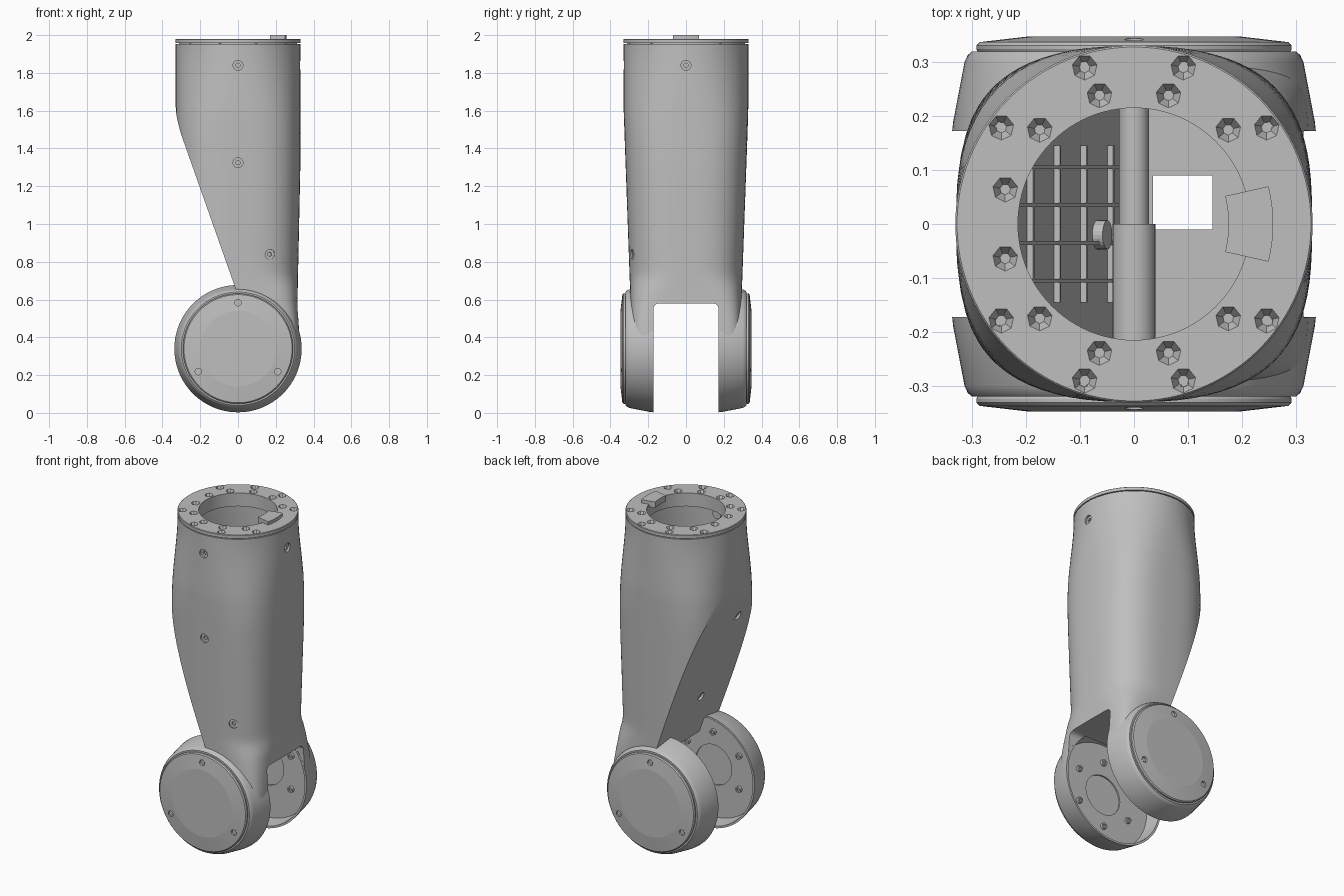
import bpy, bmesh, math
from math import pi, sin, cos
from mathutils import Matrix, Vector

cube = bpy.data.objects.get("Cube")
if cube:
    bpy.data.objects.remove(cube, do_unlink=True)

metal = bpy.data.materials.new("satin_grey")
metal.use_nodes = True
grey = (0.52, 0.52, 0.52, 1)
metal.diffuse_color = grey
metal.node_tree.nodes["Principled BSDF"].inputs["Base Color"].default_value = grey


def finish(name, bm):
    bmesh.ops.remove_doubles(bm, verts=bm.verts, dist=0.0001)
    bmesh.ops.recalc_face_normals(bm, faces=bm.faces)
    mesh = bpy.data.meshes.new(name)
    bm.to_mesh(mesh)
    bm.free()
    mesh.materials.append(metal)
    ob = bpy.data.objects.new(name, mesh)
    bpy.context.collection.objects.link(ob)
    return ob


def loft(name, rings, wrap=False):
    bm = bmesh.new()
    loops = [[bm.verts.new(p) for p in ring] for ring in rings]
    pairs = list(zip(loops, loops[1:]))
    if wrap:
        pairs.append((loops[-1], loops[0]))
    else:
        bm.faces.new(loops[0])
        bm.faces.new(loops[-1])
    for lo, hi in pairs:
        for i in range(len(lo)):
            bm.faces.new((lo[i - 1], lo[i], hi[i], hi[i - 1]))
    return finish(name, bm)


def rod(name, start, end, r, r2=None, sides=24):
    start, end = Vector(start), Vector(end)
    axis = end - start
    turn = axis.to_track_quat('Z', 'Y').to_matrix().to_4x4()
    bm = bmesh.new()
    bmesh.ops.create_cone(bm, cap_ends=True, segments=sides, radius1=r,
                          radius2=r if r2 is None else r2, depth=axis.length,
                          matrix=Matrix.Translation((start + end) / 2) @ turn)
    return finish(name, bm)


def box(name, loc, size, tilt=0.0, round_x=0.0):
    bm = bmesh.new()
    bmesh.ops.create_cube(bm, size=1, matrix=Matrix.Diagonal((*size, 1)))
    if round_x:
        edges = [e for e in bm.edges if abs(e.verts[0].co.x - e.verts[1].co.x) > 0.1]
        bmesh.ops.bevel(bm, geom=edges, offset=round_x, segments=6, profile=0.5, affect='EDGES')
    bm.transform(Matrix.Translation(loc) @ Matrix.Rotation(tilt, 4, 'Y'))
    return finish(name, bm)


def activate(ob):
    bpy.ops.object.select_all(action='DESELECT')
    ob.select_set(True)
    bpy.context.view_layer.objects.active = ob


def cut(ob, cutters):
    for tool in cutters:
        mod = ob.modifiers.new("cut", 'BOOLEAN')
        mod.operation, mod.solver, mod.object = 'DIFFERENCE', 'EXACT', tool
        activate(ob)
        bpy.ops.object.modifier_apply(modifier=mod.name)
        bpy.data.objects.remove(tool, do_unlink=True)


def smooth(ob, angle=30):
    activate(ob)
    bpy.ops.object.shade_smooth_by_angle(angle=math.radians(angle))


def blend(z, z0, z1, v0, v1):
    t = min(1, max(0, (z - z0) / (z1 - z0)))
    return v0 + (v1 - v0) * t


LEAN = 0.353
WALL = 0.02


def slope_x(z):
    # straight inclined back that eases into the upright wall
    x = -0.01 - (min(z, 1.45) - 0.65) * LEAN
    over = min(max(z - 1.45, 0), 0.25)
    return x - LEAN * (over - over * over / 0.5)


def section(z, inset=0.0):
    # round at the top, rounded square below, squarer where it meets the joint
    a = blend(z, 0.6, 1.3, 0.315, 0.33) + blend(z, 0.42, 0.6, 0.01, 0) - inset
    b = blend(z, 0.65, 1.6, 0.296, 0.33) - inset
    t = blend(z, 1.4, 1.95, 0, 1)
    n = 2.9 - 0.9 * t * t * (3 - 2 * t) + blend(z, 0.42, 0.72, 5, 0)
    c = max(-a, min(a, slope_x(z) + inset * 1.06))
    end = math.acos(math.copysign((abs(c) / a) ** (n / 2), c))
    pts = []
    for i in range(73):
        u = end * (i / 36 - 1)
        x = a * math.copysign(abs(cos(u)) ** (2 / n), cos(u))
        y = b * math.copysign(abs(sin(u)) ** (2 / n), sin(u))
        pts.append((x, y, z))
    y = pts[-1][1]
    return pts + [(c, y * (1 - i / 4), z) for i in range(1, 8)]


def levels(lo, hi, count=44):
    return [lo + (hi - lo) * i / count for i in range(count + 1)]


# hollow body with the fork opening, joint cavities and floor window
HUB = 0.34
body = loft("link_body", [section(z) for z in levels(HUB, 1.954)])
cutters = [loft("cavity", [section(z, WALL) for z in levels(0.69, 1.99)]),
           box("fork_gap", (0, 0, 0.28), (1, 0.346, 0.6), round_x=0.03),
           box("floor_window", (0.09, 0.04, 0.65), (0.11, 0.1, 0.3))]
for s in (-1, 1):
    cutters.append(rod("joint_cavity", (0, s * 0.15, HUB), (0, s * 0.28, HUB),
                       0.327, 0.311, sides=96))

# side screw holes and the screws seated in them
side_screws = [((0, -0.33, 1.84), (0, 1, 0)), ((0, -0.322, 1.325), (0, 1, 0)),
               ((0.17, -0.289, 0.84), (-0.25, 1, 0)), ((0.33, 0, 1.84), (-1, 0, 0)),
               ((-0.262, -0.123, 1.363), (1, 0, LEAN)), ((-0.087, -0.02, 0.868), (1, 0, LEAN))]
for p, d in side_screws:
    p, d = Vector(p), Vector(d).normalized()
    cutters.append(rod("screw_hole", p - d * 0.03, p + d * 0.03, 0.026))
    screw = rod("side_screw", p + d * 0.012, p + d * 0.04, 0.027)
    cut(screw, [rod("socket", p - d * 0.01, p + d * 0.024, 0.012, sides=6)])
cut(body, cutters)
smooth(body)


def turned(name, profile, axis, sign=1, wrap=False, sides=96):
    rings = []
    for r, h in profile:
        ring = []
        for i in range(sides):
            u = 2 * pi * i / sides
            x, w = r * cos(u), r * sin(u)
            ring.append((x, w, h) if axis == 'Z' else (x, sign * h, HUB + w))
        rings.append(ring)
    return loft(name, rings, wrap)


# two joint housings: open cups on the inside, screwed lids on the outside
cup = [(0.12, 0.272), (0.12, 0.264), (0.312, 0.264), (0.325, 0.172), (0.337, 0.172),
       (0.335, 0.19), (0.314, 0.3), (0.308, 0.313), (0.3, 0.32), (0.1, 0.32)]
lid = [(0.285, 0.31), (0.292, 0.324), (0.292, 0.331), (0.286, 0.337), (0.2, 0.347), (0.1, 0.347)]
for s, side in ((-1, "front"), (1, "back")):
    smooth(turned(side + "_joint_housing", cup, 'Y', s))
    cover = turned(side + "_joint_lid", lid, 'Y', s)
    holes = []
    for k in range(3):
        u = pi / 2 + k * 2 * pi / 3
        x, z = 0.243 * cos(u), HUB + 0.243 * sin(u)
        holes.append(rod("lid_hole", (x, s * 0.33, z), (x, s * 0.36, z), 0.017))
        rod(side + "_lid_screw", (x, s * 0.32, z), (x, s * 0.335, z), 0.011, sides=12)
    cut(cover, holes)
    smooth(cover, 5)
    for k in range(6):
        u = pi / 6 + k * pi / 3
        x, z = 0.2 * cos(u), HUB + 0.2 * sin(u)
        bolt = rod(side + "_inner_bolt", (x, s * 0.27, z), (x, s * 0.248, z), 0.018, sides=16)
        cut(bolt, [rod("socket", (x, s * 0.255, z), (x, s * 0.24, z), 0.01, sides=6)])
        smooth(bolt)

# mounting flange with two circles of countersunk holes
flange = turned("mounting_flange", [(0.215, 1.9), (0.215, 1.98), (0.328, 1.98), (0.331, 1.977),
                                    (0.331, 1.959), (0.312, 1.959), (0.312, 1.9)], 'Z', wrap=True)
spots = [(0.304, q) for q in (36, 72.5, 107.5, 144, 216, 252.5, 287.5, 324)]
spots += [(0.247, q) for q in range(45, 330, 30)]
holes = []
for r, q in spots:
    x, y = r * cos(math.radians(q)), r * sin(math.radians(q))
    holes.append(rod("flange_hole", (x, y, 1.955), (x, y, 1.985), 0.01, 0.026, sides=7))
cut(flange, holes)
smooth(flange, 20)

# raised locating key on the flange
key = []
for z in (1.965, 2.0):
    arc = [math.radians(15 * (i / 4 - 1)) for i in range(9)]
    key.append([(0.258 * cos(u), 0.27 * sin(u), z) for u in arc]
               + [(0.175 * cos(u), 0.2 * sin(u), z) for u in reversed(arc)])
loft("locating_key", key)

# inner cross tube and stiffening ribs behind the sloped wall
smooth(rod("cross_tube_thin", (0, 0, 1.325), (0, 0.305, 1.325), 0.028))
smooth(rod("cross_tube_wide", (0, -0.295, 1.325), (0, 0, 1.325), 0.04))
tilt = -math.atan(LEAN)
for y in (-0.105, -0.035, 0.035, 0.105):
    box("long_rib", (slope_x(1.05) + 0.025, y, 1.05), (0.016, 0.007, 0.66), tilt)
for z in (0.82, 0.96, 1.1, 1.24):
    box("cross_rib", (slope_x(z) + 0.025, 0, z), (0.016, 0.29, 0.007), tilt)
